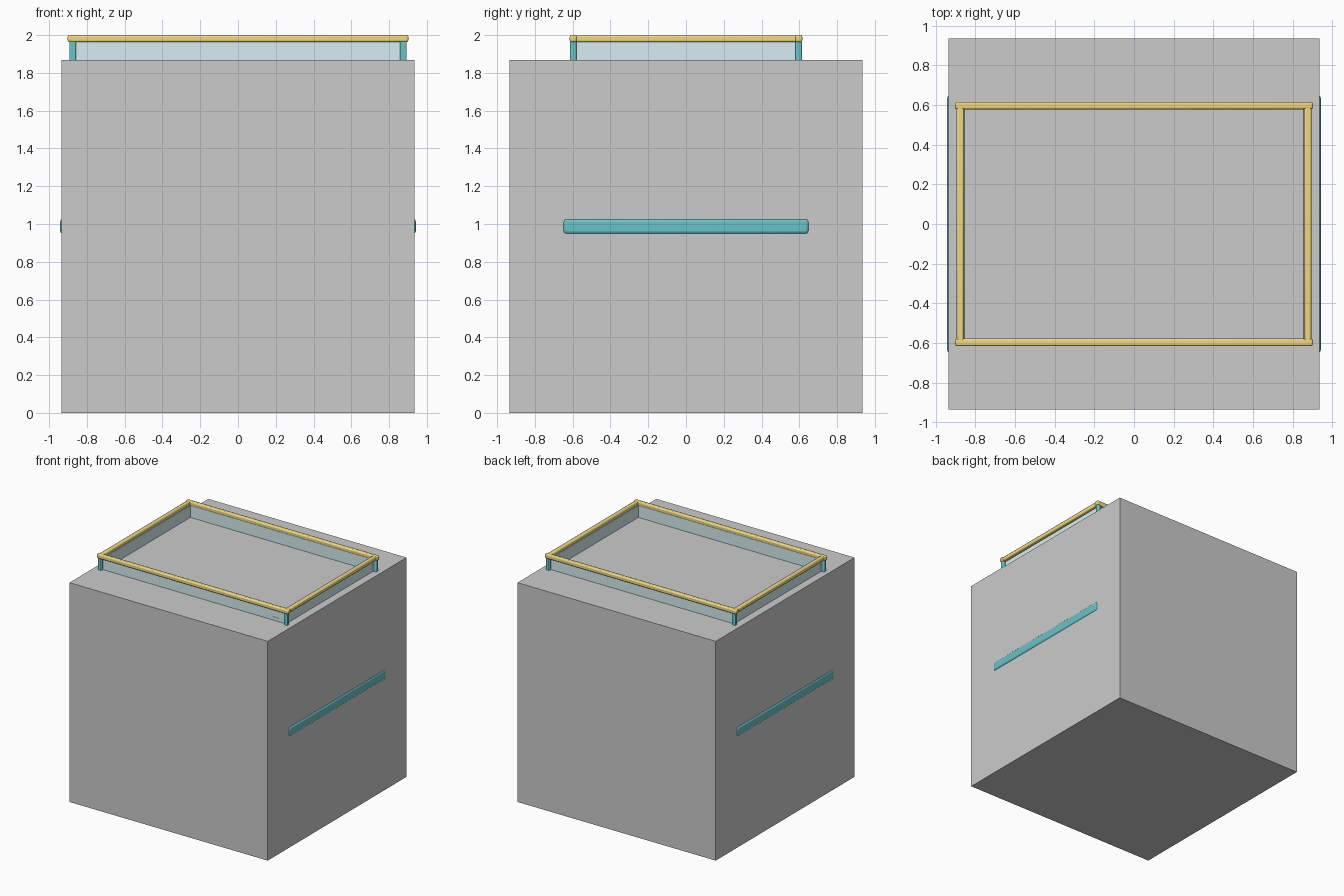
import bpy

if "Cube" in bpy.data.objects:
    bpy.data.objects.remove(bpy.data.objects["Cube"])


def material(name, rgb):
    m = bpy.data.materials.new(name)
    m.diffuse_color = (*rgb, 1)
    m.use_nodes = True
    m.node_tree.nodes["Principled BSDF"].inputs["Base Color"].default_value = m.diffuse_color
    return m


TEAL = material("teal", (0.14, 0.55, 0.58))
GOLD = material("gold", (0.87, 0.70, 0.22))
GLASS = material("glass", (0.68, 0.85, 0.89))


def box(name, center, size, mat=None, bevel=0, segments=2):
    bpy.ops.mesh.primitive_cube_add(size=1, location=center)
    ob = bpy.context.object
    ob.name = name
    ob.scale = size
    bpy.ops.object.transform_apply(location=False, rotation=False, scale=True)
    if mat:
        ob.data.materials.append(mat)
    if bevel:
        b = ob.modifiers.new("bevel", "BEVEL")
        b.width = bevel
        b.segments = segments
        bpy.ops.object.shade_smooth_by_angle()
    return ob


H = 1.868               # top of the block
RX, RY = 0.876, 0.597   # centre lines of the frame
Z0, Z1 = 1.02, 1.97     # hidden foot and top of the tank walls
ZM, ZH = (Z0 + Z1) / 2, Z1 - Z0

# Large plain block enclosing the lower tank
box("block", (0, 0, H / 2), (1.868, 1.868, H))

# Tank base, showing as a narrow strip on both sides of the block
box("tank_base", (0, 0, 0.987), (1.884, 1.302, 0.082), TEAL, 0.018, 3)

for s, side in ((-1, "left"), (1, "right")):
    # Side rail and side pane
    box(f"{side}_rail", (s * RX, 0, 1.981), (0.036, 2 * RY, 0.036), GOLD, 0.008)
    box(f"{side}_pane", (s * 0.860, 0, ZM), (0.014, 1.17, ZH), GLASS)
    # Corner posts
    for t, end in ((-1, "front"), (1, "back")):
        box(f"{end}_{side}_post", (s * 0.875, t * RY, ZM), (0.036, 0.032, ZH), TEAL, 0.007)

for t, end in ((-1, "front"), (1, "back")):
    # Long rail and long pane
    box(f"{end}_rail", (0, t * RY, 1.9815), (1.804, 0.037, 0.037), GOLD, 0.009)
    box(f"{end}_pane", (0, t * 0.584, ZM), (1.72, 0.014, ZH), GLASS)

# Small plate on the front pane
box("front_plate", (0.77, -0.592, 1.891), (0.052, 0.004, 0.012), GLASS)
